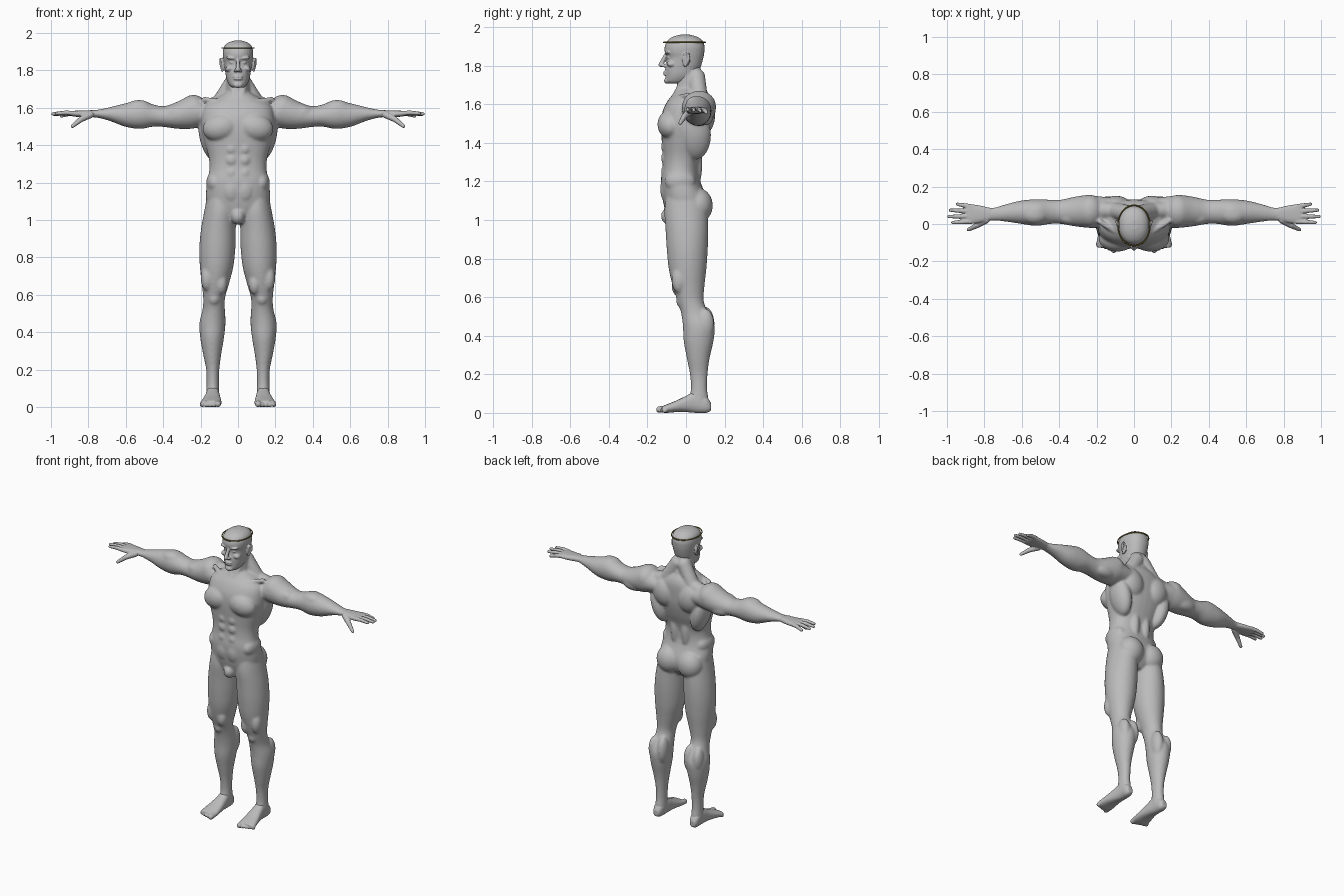
import bpy, bmesh, math
from mathutils import Matrix, Vector

default_cube = bpy.data.objects.get("Cube")
if default_cube:
    bpy.data.objects.remove(default_cube, do_unlink=True)


def make_material(name, colour):
    material = bpy.data.materials.new(name)
    material.use_nodes = True
    material.diffuse_color = colour
    material.node_tree.nodes["Principled BSDF"].inputs["Base Color"].default_value = colour
    return material


def catmull(before, start, end, after, t):
    """Smooth value between start and end."""
    return start + 0.5 * t * (end - before + t * (2 * before - 5 * start + 4 * end - after
                              + t * (3 * (start - end) + after - before)))


def loft(bm, axis, rows, power=2.0, sides=32, steps=4):
    """Rows are position along axis, then low and high limits of both cross directions."""
    sections = []
    for i in range(len(rows) - 1):
        picks = [rows[max(i - 1, 0)], rows[i], rows[i + 1], rows[min(i + 2, len(rows) - 1)]]
        for step in range(steps):
            sections.append([catmull(*values, step / steps) for values in zip(*picks)])
    sections.append(rows[-1])
    rings = []
    for along, u_low, u_high, v_low, v_high in sections:
        ring = []
        for k in range(sides):
            angle = math.tau * k / sides
            c, s = math.cos(angle), math.sin(angle)
            c = math.copysign(abs(c) ** (2 / power), c)
            s = math.copysign(abs(s) ** (2 / power), s)
            u = (u_low + u_high + c * (u_high - u_low)) / 2
            v = (v_low + v_high + s * (v_high - v_low)) / 2
            place = {"x": (along, v, u), "y": (u, along, v), "z": (u, v, along)}[axis]
            ring.append(bm.verts.new(place))
        rings.append(ring)
    for lower, upper in zip(rings, rings[1:]):
        for k in range(sides):
            following = (k + 1) % sides
            bm.faces.new((lower[k], lower[following], upper[following], upper[k]))
    bm.faces.new(rings[0])
    bm.faces.new(rings[-1])


def symmetric(rows):
    """Expand rows of height, half width, front and back."""
    return [(z, -half, half, front, back) for z, half, front, back in rows]


def blob(bm, centre, radii, turn=0.0, turn_axis="Y"):
    matrix = (Matrix.Translation(centre) @ Matrix.Rotation(math.radians(turn), 4, turn_axis)
              @ Matrix.Diagonal((*radii, 1)))
    bmesh.ops.create_uvsphere(bm, u_segments=24, v_segments=16, radius=1, matrix=matrix)


def limb(bm, points, radii):
    """Rounded chain of tapering segments."""
    points = [Vector(point) for point in points]
    for point, radius in zip(points, radii):
        blob(bm, point, (radius,) * 3)
    for i in range(len(points) - 1):
        span = points[i + 1] - points[i]
        matrix = (Matrix.Translation((points[i] + points[i + 1]) / 2)
                  @ span.to_track_quat("Z", "Y").to_matrix().to_4x4())
        bmesh.ops.create_cone(bm, cap_ends=True, segments=16, radius1=radii[i],
                              radius2=radii[i + 1], depth=span.length, matrix=matrix)


def finish(bm, name, material, voxel, smoothing):
    """Mirror the left half across, fuse the masses and soften the joins."""
    bmesh.ops.recalc_face_normals(bm, faces=bm.faces)
    mesh = bpy.data.meshes.new(name)
    bm.to_mesh(mesh)
    bm.free()
    mesh.materials.append(material)
    obj = bpy.data.objects.new(name, mesh)
    bpy.context.collection.objects.link(obj)
    mirror = obj.modifiers.new("mirror", "MIRROR")
    mirror.use_mirror_merge = False
    remesh = obj.modifiers.new("fuse", "REMESH")
    remesh.mode = "VOXEL"
    remesh.voxel_size = voxel
    remesh.use_smooth_shade = True
    smooth = obj.modifiers.new("soften", "SMOOTH")
    smooth.factor = 0.5
    smooth.iterations = smoothing
    return obj


skin = make_material("grey skin", (0.5, 0.5, 0.5, 1))
gold = make_material("dark gold", (0.2, 0.15, 0.03, 1))

# Torso and neck
body = bmesh.new()
loft(body, "z", symmetric([
    (.98, .05, -.07, .06), (1.03, .13, -.1, .1), (1.1, .17, -.12, .11), (1.2, .166, -.13, .075),
    (1.27, .153, -.122, .068), (1.33, .156, -.12, .08), (1.4, .175, -.125, .105),
    (1.48, .195, -.13, .125), (1.55, .195, -.125, .13), (1.61, .18, -.1, .13),
    (1.65, .12, -.07, .12), (1.68, .07, -.05, .1)]), power=2.3)
loft(body, "z", symmetric([(1.62, .08, -.06, .12), (1.68, .065, -.05, .1),
                           (1.74, .06, -.043, .082), (1.8, .055, -.04, .075)]))

# Arm
loft(body, "x", [
    (.12, 1.52, 1.62, 0, .14), (.2, 1.5, 1.65, -.02, .15), (.25, 1.488, 1.668, -.02, .155),
    (.32, 1.488, 1.635, -.012, .145), (.39, 1.497, 1.61, 0, .13), (.45, 1.5, 1.617, 0, .13),
    (.52, 1.488, 1.642, -.01, .132), (.6, 1.498, 1.625, 0, .126), (.68, 1.528, 1.605, .012, .107),
    (.75, 1.547, 1.59, .018, .088), (.8, 1.55, 1.588, .013, .092)])

# Leg
loft(body, "z", [
    (1.14, .03, .163, -.1, .09), (1.05, .012, .18, -.112, .11), (.95, .012, .198, -.106, .115),
    (.85, .014, .207, -.1, .113), (.75, .025, .204, -.09, .106), (.66, .048, .194, -.07, .096),
    (.58, .07, .186, -.045, .092), (.52, .07, .19, -.026, .115), (.45, .067, .206, -.016, .148),
    (.37, .075, .202, -.012, .142), (.28, .09, .186, .005, .122), (.2, .1, .17, .02, .112),
    (.12, .102, .168, .025, .11), (.05, .1, .17, .01, .12), (.02, .105, .165, .03, .11)])

# Chest, back, hip and abdomen muscles
blob(body, (.09, -.08, 1.495), (.1, .068, .075), 12)
blob(body, (.15, .05, 1.44), (.055, .08, .13), 14)
blob(body, (.095, .085, 1.54), (.085, .066, .1), 20)
blob(body, (.04, .045, 1.29), (.035, .04, .13))
blob(body, (.078, .062, 1.075), (.085, .077, .09))
blob(body, (.125, -.03, 1.2), (.045, .08, .06))
blob(body, (0, -.085, 1.02), (.038, .045, .045))
for height in (1.38, 1.32, 1.25):
    blob(body, (.035, -.098, height), (.036, .032, .036))
blob(body, (.035, -.1, 1.16), (.05, .034, .07))

# Shoulder, collar and neck muscles
limb(body, [(.025, .055, 1.74), (.1, .07, 1.62), (.18, .075, 1.6)], [.045, .045, .045])
limb(body, [(.02, -.055, 1.63), (.1, -.04, 1.635), (.18, .01, 1.645)], [.014, .013, .015])
limb(body, [(.05, .01, 1.78), (.016, -.055, 1.65)], [.016, .013])
blob(body, (.235, .068, 1.59), (.075, .088, .08), 20)
blob(body, (.33, .035, 1.572), (.075, .042, .045))
blob(body, (.32, .1, 1.535), (.08, .042, .045))
blob(body, (.53, .05, 1.6), (.07, .05, .042))

# Knee and calf shapes
blob(body, (.128, -.025, .58), (.03, .026, .035))
blob(body, (.09, -.035, .66), (.034, .04, .06))
blob(body, (.165, -.035, .69), (.034, .04, .07))
blob(body, (.1, .1, .46), (.034, .048, .09))
blob(body, (.165, .1, .46), (.034, .046, .08))
finish(body, "body", skin, .007, 8)

# Head
head = bmesh.new()
loft(head, "z", symmetric([
    (1.708, .03, -.092, -.02), (1.72, .045, -.106, .02), (1.75, .06, -.106, .05),
    (1.79, .068, -.107, .075), (1.84, .075, -.1, .09), (1.87, .08, -.11, .095),
    (1.9, .081, -.11, .096), (1.93, .073, -.096, .085), (1.95, .05, -.066, .056),
    (1.96, .018, -.03, .02)]), power=2.2)
limb(head, [(0, -.105, 1.855), (0, -.13, 1.805)], [.009, .013])
blob(head, (.012, -.115, 1.8), (.011, .014, .009))
blob(head, (.032, -.093, 1.866), (.032, .017, .009), -6)
blob(head, (.046, -.075, 1.81), (.022, .025, .016), 20)
blob(head, (.03, -.087, 1.842), (.015, .012, .008))
for height in (1.767, 1.755):
    blob(head, (0, -.105, height), (.026, .013, .007))
blob(head, (0, -.098, 1.722), (.026, .016, .016))

# Ear
blob(head, (.083, .0, 1.832), (.008, .022, .036), 8)
limb(head, [(.09, -.008, 1.86), (.094, .012, 1.862), (.094, .016, 1.835), (.084, -.005, 1.797)],
     [.005, .006, .006, .006])
finish(head, "head", skin, .004, 4)

# Hands
hands = bmesh.new()
loft(hands, "x", [(.76, 1.55, 1.588, .022, .084), (.83, 1.55, 1.586, .006, .1),
                  (.88, 1.554, 1.584, 0, .106), (.9, 1.56, 1.58, .006, .1)], power=2.6)
for knuckle, tip, reach, drop in [(.013, .008, .97, 0), (.04, .04, .99, .002),
                                  (.067, .074, .982, .006), (.093, .106, .945, .014)]:
    limb(hands, [(.87, knuckle, 1.57), ((.87 + reach) / 2, (knuckle + tip) / 2, 1.574 - drop / 2),
                 (reach, tip, 1.57 - drop)], [.013, .012, .009])
limb(hands, [(.79, .022, 1.563), (.84, -.008, 1.538), (.885, -.03, 1.502)], [.019, .015, .01])
finish(hands, "hands", skin, .004, 3)

# Feet
feet = bmesh.new()
loft(feet, "y", [
    (.13, .12, .155, .012, .05), (.105, .106, .167, 0, .085), (.05, .1, .17, 0, .11),
    (0, .095, .178, .004, .088), (-.05, .09, .19, .004, .064), (-.1, .088, .2, 0, .044),
    (-.125, .092, .198, .002, .034)], power=2.4)
for toe in range(5):
    side = .106 + .021 * toe
    radius = .017 if toe == 0 else .012
    limb(feet, [(side, -.1, .022), (side + .002, -.138 + .007 * toe, radius)], [radius, radius])
finish(feet, "feet", skin, .004, 3)

# Thin circlet around the head
bpy.ops.mesh.primitive_torus_add(major_segments=64, minor_segments=8, major_radius=1,
                                 minor_radius=.04, location=(0, -.008, 1.92))
circlet = bpy.context.object
circlet.name = "circlet"
circlet.scale = (.086, .108, .1)
circlet.data.materials.append(gold)
bpy.ops.object.shade_smooth_by_angle()
